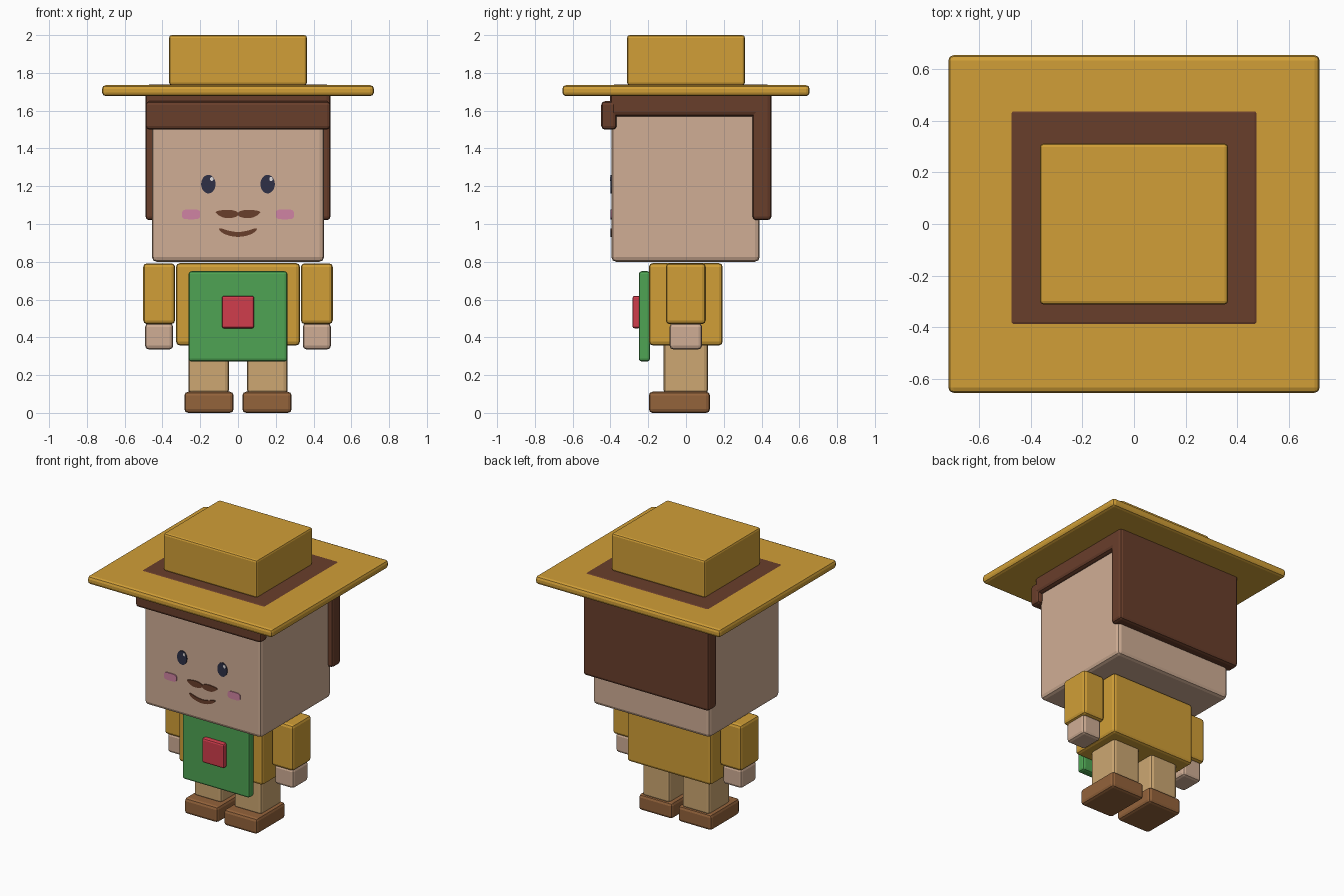
import bpy, bmesh, math

if "Cube" in bpy.data.objects:
    bpy.data.objects.remove(bpy.data.objects["Cube"])


def srgb(r, g, b):
    def lin(c):
        c /= 255
        return c / 12.92 if c <= 0.04045 else ((c + 0.055) / 1.055) ** 2.4
    return (lin(r), lin(g), lin(b), 1)


def material(name, *rgb):
    m = bpy.data.materials.new(name)
    m.diffuse_color = srgb(*rgb)
    m.use_nodes = True
    m.node_tree.nodes["Principled BSDF"].inputs["Base Color"].default_value = m.diffuse_color
    return m


GOLD = material("straw gold", 209, 159, 55)
HAIR = material("dark brown", 105, 62, 43)
SKIN = material("skin", 208, 174, 149)
GREEN = material("green", 78, 164, 83)
RED = material("red", 208, 61, 76)
TAN = material("tan", 205, 167, 114)
SHOE = material("shoe brown", 148, 99, 59)
PINK = material("blush pink", 208, 132, 163)
NAVY = material("eye navy", 46, 48, 70)
CREAM = material("eye glint", 225, 220, 220)


def finish(bm, name, mat):
    bmesh.ops.recalc_face_normals(bm, faces=bm.faces)
    me = bpy.data.meshes.new(name)
    bm.to_mesh(me)
    bm.free()
    me.materials.append(mat)
    ob = bpy.data.objects.new(name, me)
    bpy.context.collection.objects.link(ob)
    return ob


def box(name, mat, xs, ys, zs, bevel=0.02):
    """Bevelled block spanning the given x, y and z ranges."""
    bm = bmesh.new()
    bmesh.ops.create_cube(bm, size=1)
    for v in bm.verts:
        v.co = [(r[0] + r[1]) / 2 + c * (r[1] - r[0]) for c, r in zip(v.co, (xs, ys, zs))]
    bmesh.ops.bevel(bm, geom=bm.edges[:], offset=bevel, segments=2,
                    profile=0.5, affect='EDGES')
    return finish(bm, name, mat)


def plate(name, mat, outline, front=-0.401, back=-0.394, n=20):
    """Thin face detail: outline(t) gives x, centre z, half height for t in -1..1."""
    bm = bmesh.new()
    rows = []
    for i in range(n + 1):
        x, z, h = outline(-math.cos(math.pi * i / n))
        h = max(h, 0.001)
        rows.append([bm.verts.new((x, y, z + s * h))
                     for y, s in ((front, 1), (front, -1), (back, -1), (back, 1))])
    for a, b in zip(rows, rows[1:]):
        for k in range(4):
            bm.faces.new((a[k], a[k - 1], b[k - 1], b[k]))
    bm.faces.new(rows[0])
    bm.faces.new(rows[-1])
    return finish(bm, name, mat)


def oval(cx, cz, rx, rz, power=2):
    return lambda t: (cx + rx * t, cz, rz * max(0, 1 - abs(t) ** power) ** (1 / power))


# hat
box("hat_crown", GOLD, (-0.365, 0.365), (-0.312, 0.312), (1.735, 2.0), 0.014)
box("hat_brim", GOLD, (-0.72, 0.72), (-0.655, 0.655), (1.677, 1.735), 0.02)

# hair: its flat top just shows through the brim as a band
box("hair_top", HAIR, (-0.49, 0.49), (-0.402, 0.452), (1.57, 1.738), 0.022)
box("hair_back", HAIR, (-0.49, 0.49), (0.352, 0.452), (1.02, 1.70), 0.02)
box("hair_fringe", HAIR, (-0.49, 0.49), (-0.449, -0.367), (1.50, 1.65), 0.02)

# head and body
box("head", SKIN, (-0.456, 0.456), (-0.395, 0.39), (0.80, 1.62), 0.025)
box("torso", GOLD, (-0.328, 0.328), (-0.196, 0.194), (0.357, 0.793))
box("apron", GREEN, (-0.262, 0.262), (-0.25, -0.19), (0.272, 0.75), 0.015)
box("apron_pocket", RED, (-0.086, 0.086), (-0.284, -0.24), (0.447, 0.62), 0.013)

# limbs, mirrored left and right
for side, s in (("left", -1), ("right", 1)):
    def span(a, b):
        return tuple(sorted((s * a, s * b)))
    box(side + "_arm", GOLD, span(0.333, 0.502), (-0.107, 0.105), (0.47, 0.792))
    box(side + "_hand", SKIN, span(0.343, 0.492), (-0.087, 0.085), (0.336, 0.475))
    box(side + "_leg", TAN, span(0.048, 0.262), (-0.118, 0.116), (0.10, 0.375))
    box(side + "_shoe", SHOE, span(0.023, 0.284), (-0.197, 0.127), (0.0, 0.112))

    # face details
    plate(side + "_eye", NAVY, oval(s * 0.157, 1.211, 0.038, 0.049))
    plate(side + "_eye_glint", CREAM, oval(s * 0.157 + 0.018, 1.238, 0.009, 0.011),
          front=-0.403, back=-0.400, n=12)
    plate(side + "_cheek", PINK, oval(s * 0.248, 1.051, 0.048, 0.026, 4))
    plate(side + "_moustache", HAIR, lambda t: (
        s * (0.059 + 0.059 * t), 1.053 + 0.01 * max(0, t) ** 2,
        0.019 * (1 - t * t) ** 0.7 + 0.006 * (1 - t) / 2))

# smile
plate("smile", HAIR, lambda t: (
    0.1 * t, 0.945 + 0.028 * t * t, 0.013 * max(0, 1 - t ** 6) ** 0.5))
